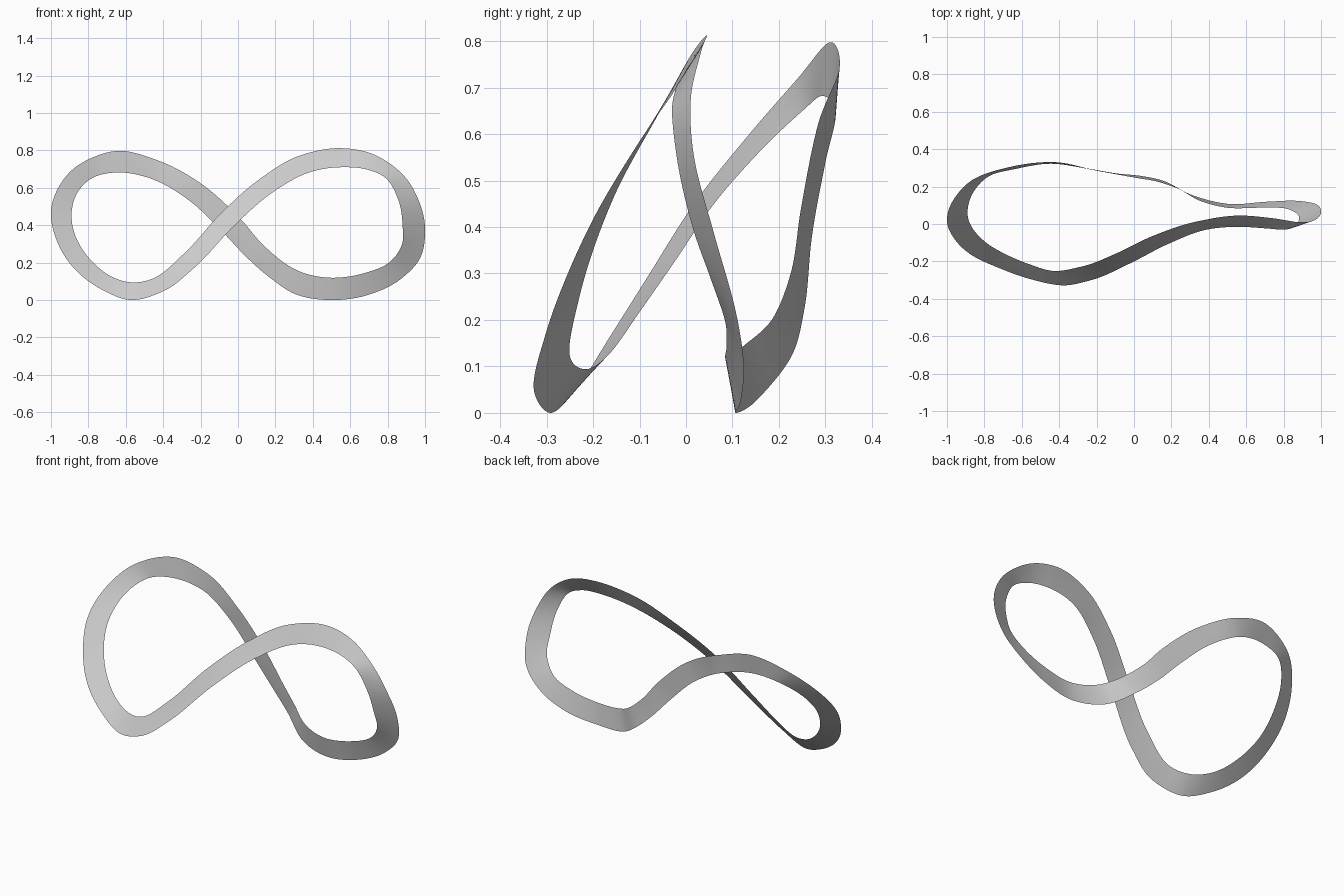
import bpy
from mathutils import Vector

if "Cube" in bpy.data.objects:
    bpy.data.objects.remove(bpy.data.objects["Cube"])

# Ribbon stations: matching points on its two edges, once around the figure eight
EDGE_A = [
    (-1, .015, .45), (-.96, .138, .605), (-.86, .238, .72), (-.65, .308, .80),
    (-.43, .331, .75), (-.2, .285, .627), (.01, .247, .44), (.13, .225, .302),
    (.24, .187, .207), (.35, .125, .148), (.5, .087, .122), (.68, .087, .148),
    (.81, .083, .205), (.875, .052, .295), (.88, .015, .4), (.86, -.016, .53),
    (.8, -.03, .645), (.7, -.023, .698), (.55, -.015, .713), (.38, -.032, .685),
    (.18, -.108, .575), (-.02, -.21, .40), (-.24, -.303, .17), (-.4, -.327, .05),
    (-.57, -.29, .003), (-.73, -.232, .06), (-.87, -.165, .165), (-.96, -.08, .3)]
EDGE_B = [
    (-.89, .058, .45), (-.86, .168, .575), (-.78, .253, .655), (-.63, .295, .685),
    (-.46, .322, .65), (-.27, .3, .542), (-.09, .27, .375), (.05, .255, .228),
    (.165, .228, .127), (.31, .155, .033), (.5, .108, .003), (.71, .119, .035),
    (.87, .124, .115), (.975, .105, .23), (1, .06, .39), (.96, .018, .55),
    (.88, .01, .675), (.74, .031, .775), (.55, .045, .815), (.33, .012, .775),
    (.11, -.06, .645), (-.09, -.155, .468), (-.29, -.23, .25), (-.44, -.25, .125),
    (-.56, -.215, .097), (-.68, -.165, .13), (-.79, -.1, .22), (-.865, -.02, .335)]
STEPS, ACROSS = 12, 4

A = [Vector(p) for p in EDGE_A]
B = [Vector(p) for p in EDGE_B]
N = len(A)
MID = [(a + b) / 2 for a, b in zip(A, B)]
SPAN = [(MID[(i + 1) % N] - MID[i]).length for i in range(N)]


def tangent(pts, i):
    """Slope at a station, weighted by the spacing on either side."""
    h0, h1 = SPAN[i - 1], SPAN[i]
    d0 = (pts[i] - pts[i - 1]) / h0
    d1 = (pts[(i + 1) % N] - pts[i]) / h1
    return (d0 * h1 + d1 * h0) / (h0 + h1)


def smooth_loop(pts):
    """Closed smooth curve through the stations."""
    out = []
    for i in range(N):
        j, h = (i + 1) % N, SPAN[i]
        m0, m1 = tangent(pts, i) * h, tangent(pts, j) * h
        for s in range(STEPS):
            t = s / STEPS
            t2, t3 = t * t, t * t * t
            out.append(pts[i] * (2*t3 - 3*t2 + 1) + m0 * (t3 - 2*t2 + t)
                       + pts[j] * (3*t2 - 2*t3) + m1 * (t3 - t2))
    return out


# Twisted ribbon: a thin sheet stretched between the two edge curves
loop_a, loop_b = smooth_loop(A), smooth_loop(B)
rows, cols = len(loop_a), ACROSS + 1
verts = [a.lerp(b, k / ACROSS) for a, b in zip(loop_a, loop_b) for k in range(cols)]
faces = []
for r in range(rows):
    n = (r + 1) % rows
    for k in range(ACROSS):
        faces.append((r*cols + k, r*cols + k + 1, n*cols + k + 1, n*cols + k))

# Rest it on the ground
low = min(v.z for v in verts)
verts = [v - Vector((0, 0, low)) for v in verts]

mesh = bpy.data.meshes.new("twisted_ribbon")
mesh.from_pydata(verts, [], faces)
mesh.polygons.foreach_set("use_smooth", [True] * len(faces))
mesh.update()
ribbon = bpy.data.objects.new("twisted_ribbon", mesh)
bpy.context.collection.objects.link(ribbon)
